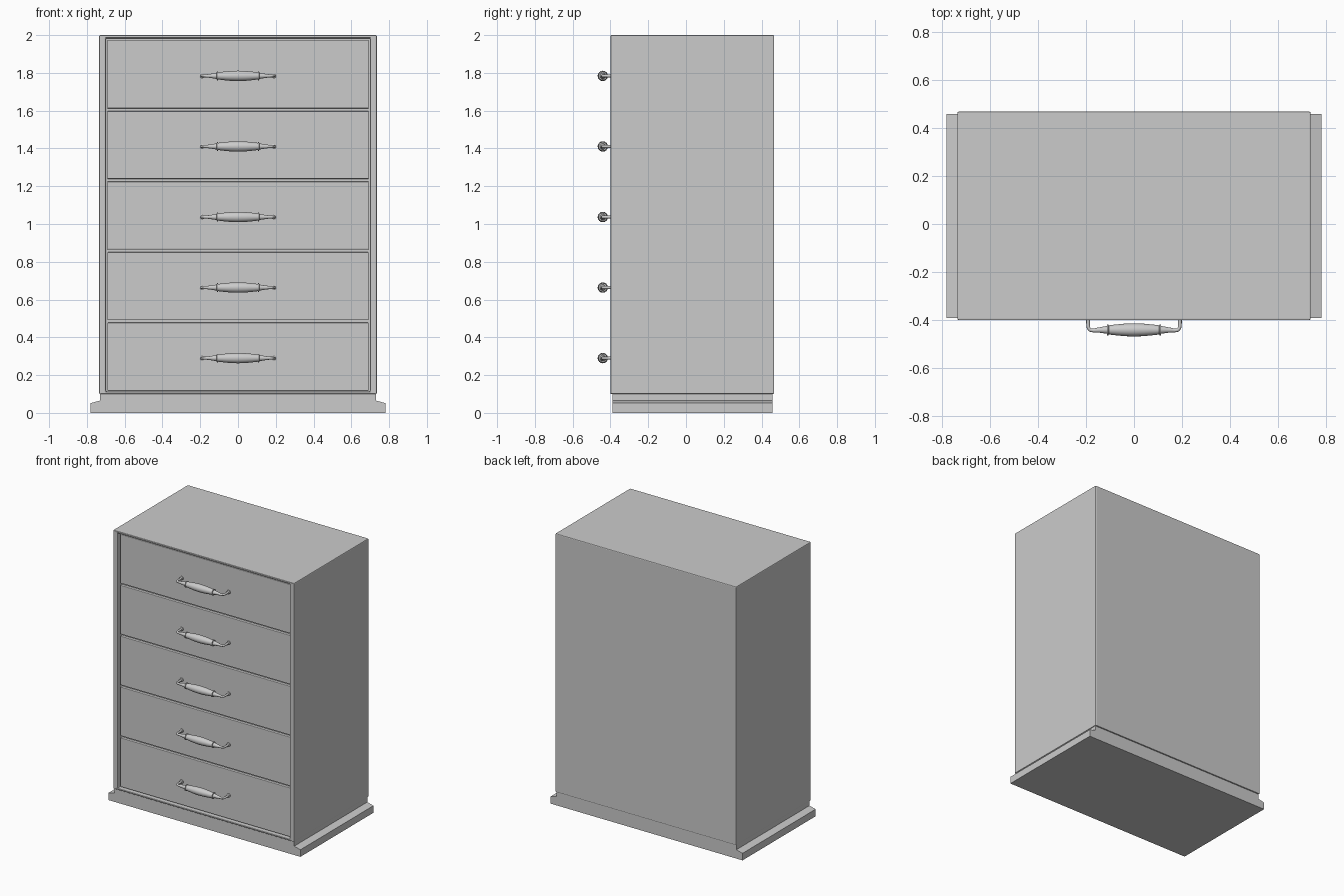
import bpy, bmesh
from math import cos, sin, pi
from mathutils import Vector

if "Cube" in bpy.data.objects:
    bpy.data.objects.remove(bpy.data.objects["Cube"])


def make_object(name, bm, bevel=0.0, smooth=False):
    bmesh.ops.recalc_face_normals(bm, faces=bm.faces)
    me = bpy.data.meshes.new(name)
    bm.to_mesh(me)
    bm.free()
    ob = bpy.data.objects.new(name, me)
    bpy.context.collection.objects.link(ob)
    if bevel:
        m = ob.modifiers.new("edge_bevel", 'BEVEL')
        m.width, m.segments, m.limit_method = bevel, 2, 'ANGLE'
    if smooth:
        bpy.ops.object.select_all(action='DESELECT')
        bpy.context.view_layer.objects.active = ob
        ob.select_set(True)
        bpy.ops.object.shade_smooth_by_angle()
    return ob


def box_mesh(lo, hi):
    bm = bmesh.new()
    bmesh.ops.create_cube(bm, size=1)
    for v in bm.verts:
        v.co = [lo[i] if v.co[i] < 0 else hi[i] for i in range(3)]
    return bm


def tube_mesh(path, sides=16):
    """Loft rings of (x, y, radius) along a path in the xy plane."""
    bm = bmesh.new()
    pts = [Vector((x, y, 0)) for x, y, r in path]
    rings = []
    for i, (x, y, r) in enumerate(path):
        t = (pts[min(i + 1, len(pts) - 1)] - pts[max(i - 1, 0)]).normalized()
        side = Vector((-t.y, t.x, 0))
        rings.append([bm.verts.new(pts[i] + r * (cos(a) * side + sin(a) * Vector((0, 0, 1))))
                      for a in (2 * pi * k / sides for k in range(sides))])
    for a, b in zip(rings, rings[1:]):
        for k in range(sides):
            n = (k + 1) % sides
            bm.faces.new((a[k], a[n], b[n], b[k]))
    bm.faces.new(rings[0])
    bm.faces.new(rings[-1])
    return bm


# Cabinet carcass with a recessed front opening
FRONT, RECESS = -0.40, 0.04
bm = box_mesh((-0.735, FRONT, 0.10), (0.735, 0.467, 2.0))
front = min(bm.faces, key=lambda f: f.calc_center_median().y)
bmesh.ops.inset_region(bm, faces=[front], thickness=0.03)
opening = bmesh.ops.extrude_face_region(bm, geom=[front])
back_verts = [g for g in opening['geom'] if isinstance(g, bmesh.types.BMVert)]
rim_verts = list(front.verts)
bmesh.ops.delete(bm, geom=[front], context='FACES_ONLY')
for verts, y in ((rim_verts, FRONT), (back_verts, FRONT + RECESS)):
    for v in verts:
        v.co = (0.70 if v.co.x > 0 else -0.70, y, 1.985 if v.co.z > 1 else 0.112)
make_object("cabinet_carcass", bm, bevel=0.006)

# Plinth: stepped profile run from front to back
half = [(0.78, 0.0), (0.78, 0.052), (0.73, 0.065), (0.73, 0.102)]
profile = half + [(-x, z) for x, z in reversed(half)]
bm = bmesh.new()
face = bm.faces.new([bm.verts.new((x, -0.39, z)) for x, z in profile])
ext = bmesh.ops.extrude_face_region(bm, geom=[face])
bmesh.ops.translate(bm, vec=(0, 0.848, 0),
                    verts=[g for g in ext['geom'] if isinstance(g, bmesh.types.BMVert)])
make_object("plinth", bm)

# Handle shape: half path from grip centre to the post, mirrored
half = [(0.04, -0.4405, 0.026), (0.08, -0.4405, 0.022), (0.105, -0.4405, 0.019),
        (0.106, -0.4405, 0.023), (0.112, -0.4405, 0.023), (0.113, -0.4405, 0.016),
        (0.145, -0.441, 0.011), (0.172, -0.443, 0.0075), (0.182, -0.441, 0.0075),
        (0.189, -0.433, 0.0075), (0.191, -0.42, 0.0075), (0.191, -0.392, 0.008),
        (0.191, -0.388, 0.014), (0.191, -0.375, 0.014)]
handle_path = [(-x, y, r) for x, y, r in reversed(half)] + [(0, -0.4405, 0.0275)] + half

# Five drawer fronts, each with a handle
PITCH = 0.3735
for i in range(5):
    z = 0.118 + i * PITCH
    make_object(f"drawer_front_{i + 1}",
                box_mesh((-0.692, -0.38, z), (0.692, -0.355, z + PITCH - 0.014)), bevel=0.004)
    handle = make_object(f"drawer_handle_{i + 1}", tube_mesh(handle_path), smooth=True)
    handle.location.z = 0.29 + i * PITCH
